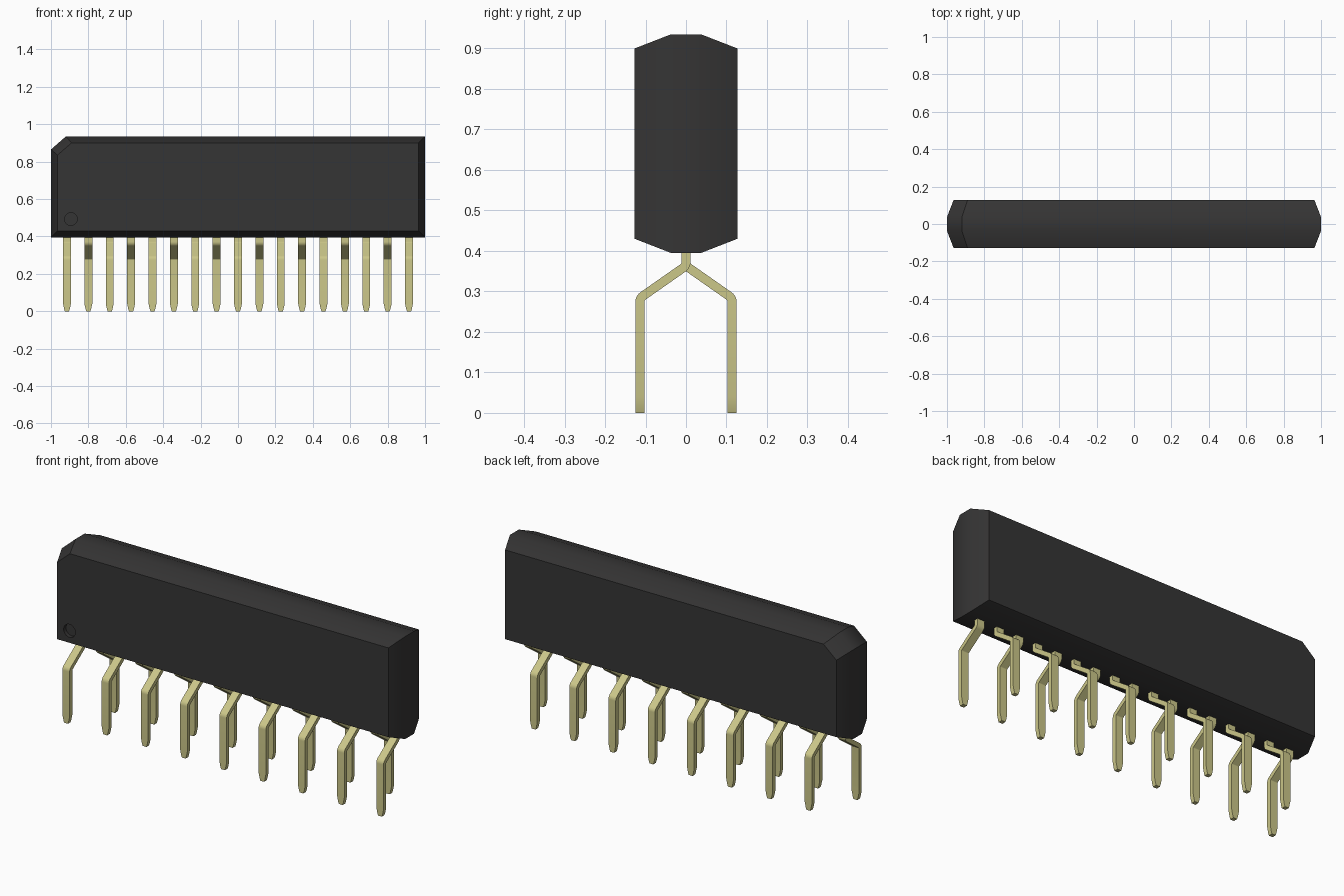
import bpy, bmesh
from math import sin, cos, radians

cube = bpy.data.objects.get("Cube")
if cube:
    bpy.data.objects.remove(cube, do_unlink=True)


def material(name, rgb):
    m = bpy.data.materials.new(name)
    m.use_nodes = True
    m.diffuse_color = (*rgb, 1)
    m.node_tree.nodes["Principled BSDF"].inputs["Base Color"].default_value = (*rgb, 1)
    return m


BLACK = material("black plastic", (0.036, 0.035, 0.035))
GOLD = material("pale gold metal", (0.6, 0.57, 0.25))


def loft(name, rings, mat):
    """Join equal-length rings of points into a closed solid."""
    bm = bmesh.new()
    loops = [[bm.verts.new(p) for p in ring] for ring in rings]
    n = len(loops[0])
    for a, b in zip(loops, loops[1:]):
        for i in range(n):
            j = (i + 1) % n
            bm.faces.new((a[i], a[j], b[j], b[i]))
    bm.faces.new(loops[0])
    bm.faces.new(loops[-1])
    bmesh.ops.recalc_face_normals(bm, faces=bm.faces)
    mesh = bpy.data.meshes.new(name)
    bm.to_mesh(mesh)
    bm.free()
    mesh.materials.append(mat)
    obj = bpy.data.objects.new(name, mesh)
    bpy.context.collection.objects.link(obj)
    return obj


def activate(obj):
    bpy.ops.object.select_all(action="DESELECT")
    obj.select_set(True)
    bpy.context.view_layer.objects.active = obj


# Package body: full outline in the middle, tapering to both broad faces
MIDDLE = [(-1, 0.395), (1, 0.395), (1, 0.935), (-0.92, 0.935), (-1, 0.865)]
BROAD = [(-0.965, 0.43), (0.965, 0.43), (0.965, 0.9), (-0.89, 0.9), (-0.965, 0.835)]
layers = [(-0.127, BROAD), (-0.037, MIDDLE), (0.037, MIDDLE), (0.127, BROAD)]
body = loft("body", [[(x, y, z) for x, z in outline] for y, outline in layers], BLACK)

# Round first-pin dimple sunk into the front face
bpy.ops.mesh.primitive_cylinder_add(vertices=32, radius=0.034, depth=0.04,
                                    location=(-0.893, -0.127, 0.493),
                                    rotation=(radians(90), 0, 0))
cutter = bpy.context.object
cutter.hide_render = True
cutter.data.materials.append(BLACK)
activate(body)
cut = body.modifiers.new("dimple", "BOOLEAN")
cut.operation = "DIFFERENCE"
cut.object = cutter
bpy.ops.object.modifier_apply(modifier=cut.name)
bpy.data.objects.remove(cutter, do_unlink=True)
bpy.ops.object.shade_smooth_by_angle(angle=radians(30))

# Pin side profile: pairs of (outer, inner) points running down the bent strip
THICK, RADIUS, SLOPE, STEPS = 0.022, 0.006, 35, 5
HALF, TIP = 0.021, 0.011


def bend(cy, cz, start, end):
    for k in range(STEPS + 1):
        a = radians(start + (end - start) * k / STEPS)
        near, far = [(cy + r * cos(a), cz + r * sin(a)) for r in (RADIUS, RADIUS + THICK)]
        yield near, far


profile = [((0.011, 0.42), (-0.011, 0.42), HALF)]
profile += [(near, far, HALF) for near, far in bend(0.017, 0.372, 180, 270 - SLOPE)]
profile += [(far, near, HALF) for near, far in bend(0.097, 0.2745, 90 - SLOPE, 0)]
profile += [((0.125, z), (0.103, z), w) for z, w in ((0.04, HALF), (0.012, 0.015), (0, TIP))]


def pin(name, x, side):
    rings = [[(x - w, side * a[0], a[1]), (x + w, side * a[0], a[1]),
              (x + w, side * b[0], b[1]), (x - w, side * b[0], b[1])]
             for a, b, w in profile]
    activate(loft(name, rings, GOLD))
    bpy.ops.object.shade_smooth_by_angle(angle=radians(30))


# Zigzag row of pins, alternately bent to the front and to the back
PINS, PITCH = 17, 0.1143
for i in range(PINS):
    side, label = (1, "back") if i % 2 else (-1, "front")
    pin(f"{label}_pin_{i + 1}", (i - (PINS - 1) / 2) * PITCH, side)
